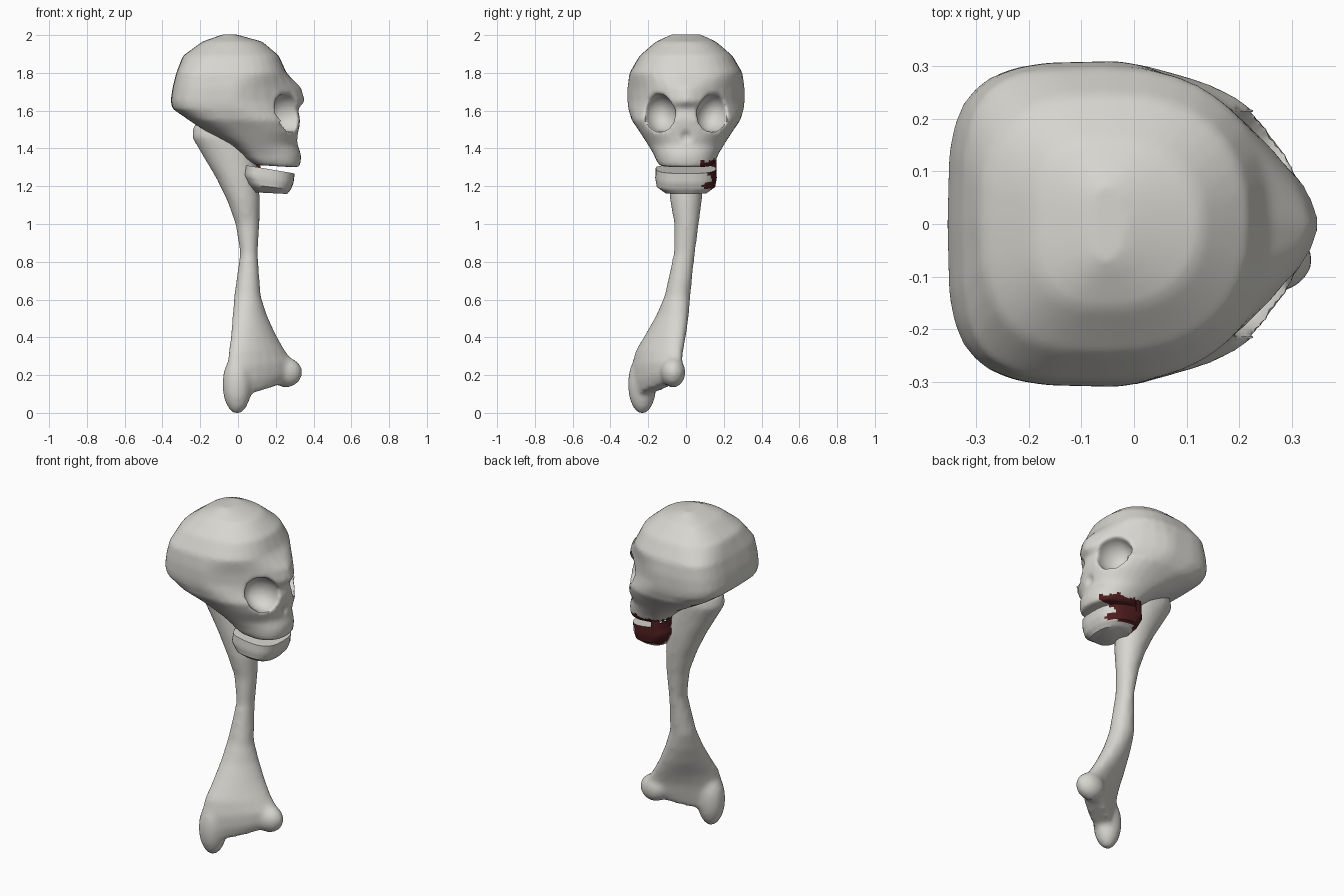
import bpy, bmesh, math, random
from mathutils import Vector, Matrix

if "Cube" in bpy.data.objects:
    bpy.data.objects.remove(bpy.data.objects["Cube"])

random.seed(3)


def material(name, rgb):
    m = bpy.data.materials.new(name)
    m.diffuse_color = (*rgb, 1)
    m.use_nodes = True
    m.node_tree.nodes["Principled BSDF"].inputs["Base Color"].default_value = m.diffuse_color
    return m


BONE = material("bone grey", (0.68, 0.67, 0.625))
BLOOD = material("dried red", (0.08, 0.013, 0.014))


def new_object(name, bm, mats=(BONE,)):
    bmesh.ops.recalc_face_normals(bm, faces=bm.faces)
    me = bpy.data.meshes.new(name)
    bm.to_mesh(me)
    bm.free()
    for m in mats:
        me.materials.append(m)
    ob = bpy.data.objects.new(name, me)
    bpy.context.collection.objects.link(ob)
    return ob


def activate(ob):
    bpy.ops.object.select_all(action='DESELECT')
    ob.select_set(True)
    bpy.context.view_layer.objects.active = ob


def smooth(ob, deg=40):
    activate(ob)
    bpy.ops.object.shade_smooth_by_angle(angle=math.radians(deg))


def add_modifier(ob, kind, **props):
    activate(ob)
    m = ob.modifiers.new(kind.lower(), kind)
    for k, v in props.items():
        setattr(m, k, v)
    bpy.ops.object.modifier_apply(modifier=m.name)


def loft(bm, rings):
    loops = [[bm.verts.new(p) for p in r] for r in rings]
    n = len(loops[0])
    for a, b in zip(loops, loops[1:]):
        for i in range(n):
            bm.faces.new((a[i], a[(i + 1) % n], b[(i + 1) % n], b[i]))
    bm.faces.new(loops[0])
    bm.faces.new(loops[-1])


def spow(v, p):
    return math.copysign(abs(v) ** p, v)


def head_ring(z, back, front, w, mid, e, slope=0.0, n=32):
    # superellipse front half with exponent e, boxier back half
    pts = []
    for i in range(n):
        t = 2 * math.pi * i / n
        c, s = math.cos(t), math.sin(t)
        k = e if c > 0 else (3.8 if w > 0.28 else 2.8)
        r = front - mid if c > 0 else mid - back
        x = mid + r * spow(c, 2 / k)
        pts.append(Vector((x, w * spow(s, 2 / k), z + slope * (x - mid))))
    return pts


def ball(bm, centre, radii, roll=0.0, sub=3):
    r = bmesh.ops.create_icosphere(bm, subdivisions=sub, radius=1)
    turn = Matrix.Rotation(roll, 3, 'X')
    for v in r["verts"]:
        v.co = Vector(centre) + turn @ Vector([a * b for a, b in zip(v.co, radii)])


# Skull: stacked outlines from the upper teeth to the crown
bm = bmesh.new()
loft(bm, [head_ring(*s) for s in (
    (1.308, 0.09, 0.324, 0.140, 0.17, 2.5, -0.06),
    (1.34, 0.045, 0.334, 0.160, 0.15, 2.3, -0.03),
    (1.37, 0.02, 0.334, 0.172, 0.13, 2.2),
    (1.42, -0.04, 0.316, 0.202, 0.10, 2.0),
    (1.49, -0.17, 0.322, 0.247, 0.06, 2.25),
    (1.55, -0.26, 0.330, 0.288, 0.02, 2.1),
    (1.61, -0.347, 0.318, 0.306, -0.02, 1.75),
    (1.65, -0.357, 0.356, 0.310, -0.03, 1.5),
    (1.72, -0.347, 0.336, 0.310, -0.03, 1.55),
    (1.80, -0.327, 0.257, 0.299, -0.05, 2.4),
    (1.89, -0.292, 0.218, 0.247, -0.05, 2.4),
    (1.965, -0.19, 0.130, 0.160, -0.05, 2.2),
    (2.004, -0.08, -0.01, 0.075, -0.05, 2.0))])
# extra brow bar across the front
ball(bm, (0.29, 0, 1.665), (0.055, 0.055, 0.04))
skull = new_object("skull", bm, (BONE, BLOOD))
add_modifier(skull, 'REMESH', mode='VOXEL', voxel_size=0.012)

# Eye sockets and nose opening are cut away
cuts = [("nose", (0.35, 0, 1.46), (0.05, 0.045, 0.045), 0)]
for side in (1, -1):
    cuts.append(("socket", (0.258, side * 0.138, 1.588), (0.115, 0.088, 0.104), -side * 0.35))
for name, c, r, roll in cuts:
    bm = bmesh.new()
    ball(bm, c, r, roll)
    cutter = new_object(name + "_cutter", bm)
    cutter.hide_render = True
    add_modifier(skull, 'BOOLEAN', operation='DIFFERENCE', object=cutter, solver='EXACT')
    bpy.data.objects.remove(cutter)
add_modifier(skull, 'REMESH', mode='VOXEL', voxel_size=0.012)
add_modifier(skull, 'SMOOTH', factor=0.5, iterations=4)
# stained edge over the mouth on the +y side
for p in skull.data.polygons:
    c = p.center
    p.material_index = int(c.z < 1.338 + 0.008 * math.sin(c.x * 60) and c.y > 0.075)
smooth(skull, 50)

# Lower jaw: tapered block, its +y side stained
bm = bmesh.new()
loft(bm, [head_ring(*s) for s in (
    (1.164, 0.09, 0.260, 0.110, 0.16, 2.6, -0.05),
    (1.20, 0.055, 0.280, 0.155, 0.14, 2.8, -0.12),
    (1.245, 0.03, 0.294, 0.163, 0.12, 2.9, -0.16),
    (1.298, 0.040, 0.300, 0.160, 0.12, 2.9, -0.17))])
bmesh.ops.subdivide_edges(bm, edges=bm.edges, cuts=2, use_grid_fill=True)
jaw = new_object("lower_jaw", bm, (BONE, BLOOD))
for p in jaw.data.polygons:
    c = p.center
    if c.y > 0.085 and c.x < 0.262 + 0.02 * math.sin(c.z * 90) and c.z > 1.185:
        p.material_index = 1
smooth(jaw)

# Ragged flesh at the jaw hinge, +y side
bm = bmesh.new()
outline = head_ring(1.28, 0.045, 0.30, 0.158, 0.12, 2.7, 0, 64)
outline = [p for p in outline if p.y > 0.06 and p.x < 0.125]
low = [bm.verts.new((p.x, p.y - 0.004, 1.25)) for p in outline]
high = [bm.verts.new((p.x, p.y - 0.004, 1.34 + random.uniform(-0.012, 0.018))) for p in outline]
for i in range(len(low) - 1):
    bm.faces.new((low[i], low[i + 1], high[i + 1], high[i]))
flesh = new_object("flesh_strip", bm, (BLOOD,))
add_modifier(flesh, 'SOLIDIFY', thickness=0.008)


# Long bone handle: rotated oval sections, with two knuckles at the foot
def oval(z, cx, cy, a, b, deg, tilt=0.0, n=20):
    ca, sa = math.cos(math.radians(deg)), math.sin(math.radians(deg))
    pts = []
    for i in range(n):
        t = 2 * math.pi * i / n
        u, v = a * math.cos(t), b * math.sin(t)
        pts.append((cx + u * ca - v * sa, cy + u * sa + v * ca, z + tilt * u / a))
    return pts


bm = bmesh.new()
loft(bm, [oval(*s) for s in (
    (0.125, 0.11, -0.165, 0.17, 0.05, 35, 0.04),
    (0.19, 0.12, -0.16, 0.215, 0.067, 35, 0.03),
    (0.26, 0.115, -0.155, 0.208, 0.074, 36, 0.02),
    (0.33, 0.100, -0.14, 0.180, 0.077, 38),
    (0.42, 0.080, -0.105, 0.140, 0.077, 40),
    (0.52, 0.062, -0.07, 0.102, 0.072, 40),
    (0.62, 0.05, -0.045, 0.072, 0.068, 30),
    (0.85, 0.058, -0.008, 0.047, 0.057, 0),
    (1.00, 0.050, 0.003, 0.064, 0.065, 0),
    (1.12, 0.030, 0.000, 0.086, 0.084, 0),
    (1.25, -0.005, 0.000, 0.115, 0.095, 0),
    (1.37, -0.050, 0.000, 0.142, 0.100, 0),
    (1.46, -0.095, 0.000, 0.150, 0.105, 0),
    (1.53, -0.110, 0.000, 0.125, 0.090, 0))])
ball(bm, (-0.005, -0.232, 0.155), (0.078, 0.076, 0.15))
ball(bm, (0.255, -0.068, 0.215), (0.086, 0.066, 0.078))
bone = new_object("bone_handle", bm)
add_modifier(bone, 'REMESH', mode='VOXEL', voxel_size=0.014)
add_modifier(bone, 'SMOOTH', factor=0.5, iterations=8)
low_z = min(v.co.z for v in bone.data.vertices)
for v in bone.data.vertices:  # settle the foot exactly on the ground
    if v.co.z < 0.2:
        v.co.z -= low_z * (0.2 - v.co.z) / (0.2 - low_z)
smooth(bone, 60)
